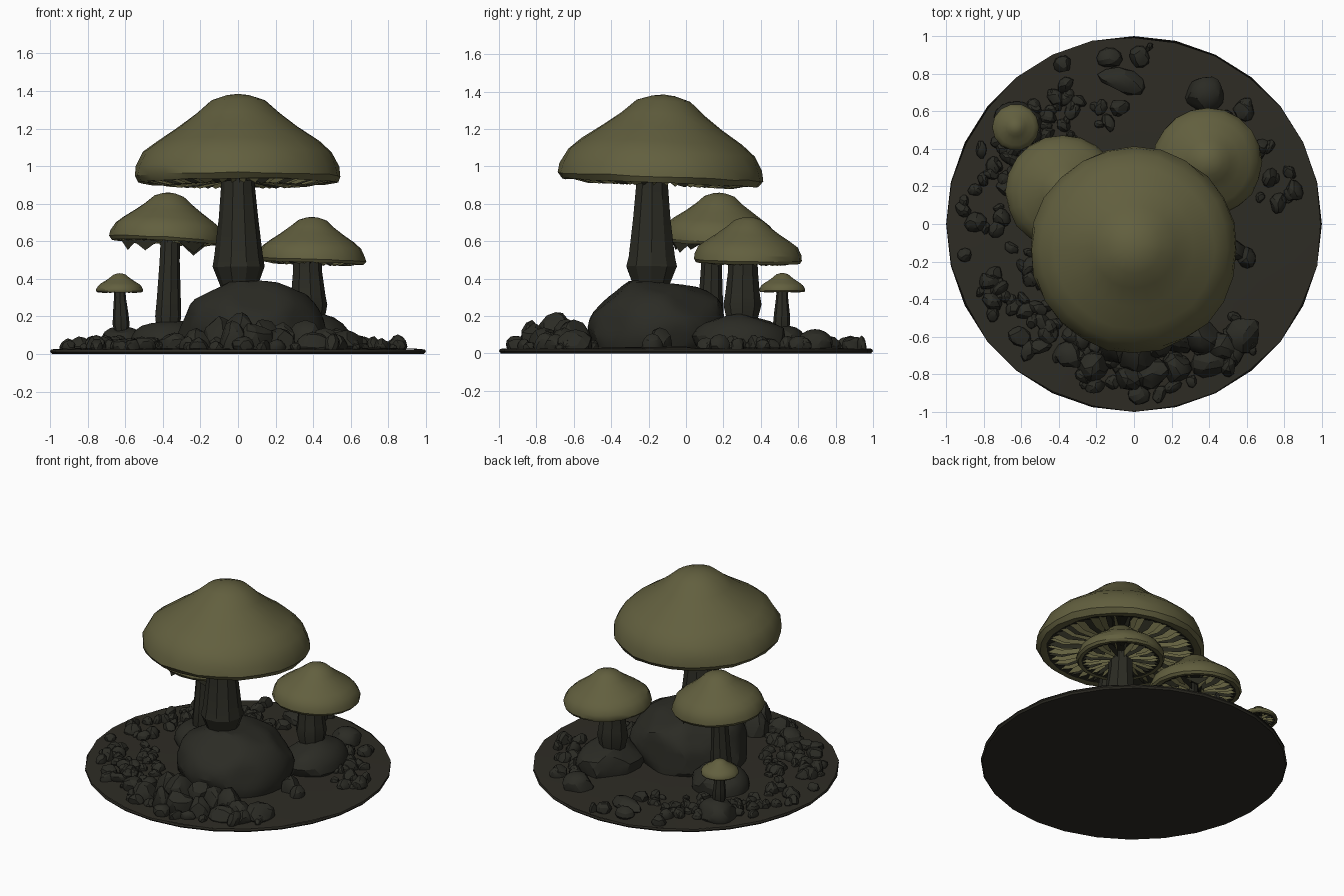
import bpy, bmesh, math, random
from mathutils import Vector, Matrix

if "Cube" in bpy.data.objects:
    bpy.data.objects.remove(bpy.data.objects["Cube"])

random.seed(7)


def material(name, rgb):
    m = bpy.data.materials.new(name)
    m.diffuse_color = (*rgb, 1)
    m.use_nodes = True
    m.node_tree.nodes["Principled BSDF"].inputs["Base Color"].default_value = m.diffuse_color
    return m


CAP = material("olive_cap", (0.122, 0.115, 0.049))
STEM = material("dark_stem", (0.024, 0.024, 0.017))
ROCK = material("dark_rock", (0.024, 0.024, 0.018))
SOIL = material("dark_soil", (0.027, 0.025, 0.018))
GILL = material("gill_shadow", (0.020, 0.020, 0.012))


def finish(bm, name, mats, angle=30):
    me = bpy.data.meshes.new(name)
    bmesh.ops.recalc_face_normals(bm, faces=bm.faces)
    bm.to_mesh(me)
    bm.free()
    for m in mats:
        me.materials.append(m)
    me.shade_smooth()
    me.set_sharp_from_angle(angle=math.radians(angle))
    ob = bpy.data.objects.new(name, me)
    bpy.context.scene.collection.objects.link(ob)
    return ob


def lathe(bm, profile, n, wobble=0.0):
    """Spin (radius, z, material) points; zero radius becomes a pole."""
    rings = []
    for r, z, _ in profile:
        if r == 0:
            rings.append([bm.verts.new((0, 0, z))])
            continue
        ring = []
        for i in range(n):
            a = 2 * math.pi * i / n
            q = r * (1 + random.uniform(-wobble, wobble))
            ring.append(bm.verts.new((q * math.cos(a), q * math.sin(a),
                                      z + r * random.uniform(-wobble, wobble) * 0.6)))
        rings.append(ring)
    for k in range(len(rings) - 1):
        a, b = rings[k], rings[k + 1]
        for i in range(n):
            j = (i + 1) % n
            if len(a) == 1:
                f = bm.faces.new((a[0], b[i], b[j]))
            elif len(b) == 1:
                f = bm.faces.new((a[i], b[0], a[j]))
            else:
                f = bm.faces.new((a[i], b[i], b[j], a[j]))
            f.material_index = profile[k][2]


# Cap outline for radius 1 and height 1: outside, rim, then hollow underside
OUTLINE = [(0, 1, 0), (0.11, 0.985, 0), (0.26, 0.93, 0), (0.40, 0.79, 0), (0.58, 0.64, 0),
           (0.78, 0.49, 0), (0.91, 0.37, 0), (0.985, 0.21, 0), (1.0, 0.10, 0),
           (0.96, 0.035, 0), (0.88, 0.04, 1), (0.60, 0.20, 1), (0.25, 0.26, 1), (0, 0.26, 1)]


def cap(name, pos, radius, height, n, tilt=(0, 0), gills=40, drips=()):
    bm = bmesh.new()
    lathe(bm, [(r * radius, z * height, m) for r, z, m in OUTLINE], n, 0.011)
    # Thin radial gills
    for i in range(gills):
        a = 2 * math.pi * i / gills + random.uniform(-0.03, 0.03)
        inner = 0.2 if i % 2 else 0.45
        pts = [(inner, 0.26), (0.6, 0.20), (0.9, 0.05), (0.7, 0.0), (inner, 0.05)]
        f = bm.faces.new([bm.verts.new((r * radius * math.cos(a), r * radius * math.sin(a), z * height))
                          for r, z in pts])
        f.material_index = 0 if i % 3 else 1
    # Ragged flaps hanging inside the rim
    for a in drips:
        vs = [bm.verts.new((0.82 * radius * math.cos(a + d), 0.82 * radius * math.sin(a + d), z))
              for d, z in ((-0.35, 0.04 * height), (0.35, 0.04 * height), (0.05, -0.17 * height))]
        bm.faces.new(vs).material_index = 1
    ob = finish(bm, name, [CAP, GILL], 28)
    ob.location = pos
    ob.rotation_euler = (math.radians(tilt[0]), math.radians(tilt[1]), 0)


def stem(name, foot, top, rings, n):
    """Rings are (radius, fraction of the height); the foot leans toward the top."""
    bm = bmesh.new()
    h = top[2] - foot[2]
    prof = [(0, 0, 0)] + [(r, t * h, 0) for r, t in rings] + [(0, h, 0)]
    lathe(bm, prof, n, 0.02)
    for v in bm.verts:
        t = v.co.z / h
        v.co.x += foot[0] + (top[0] - foot[0]) * t
        v.co.y += foot[1] + (top[1] - foot[1]) * t
        v.co.z += foot[2]
    finish(bm, name, [STEM], 25)


def add_rock(bm, pos, size, cuts=11, sub=2, depth=(0.68, 0.95)):
    """Ball shaved flat by random planes, cut off at the ground."""
    vs = bmesh.ops.create_icosphere(bm, subdivisions=sub, radius=1)["verts"]
    planes = []
    for _ in range(cuts):
        d = Vector((random.gauss(0, 1), random.gauss(0, 1), random.gauss(0, 1))).normalized()
        planes.append((d, random.uniform(*depth)))
    turn = Matrix.Rotation(random.uniform(0, 6.28), 3, 'Z') if size[0] < 0.15 else Matrix.Identity(3)
    for v in vs:
        for d, lim in planes:
            over = v.co.dot(d) - lim
            if over > 0:
                v.co -= d * over
        v.co = turn @ Vector([c * s for c, s in zip(v.co, size)]) + Vector(pos)
        v.co.z = max(v.co.z, 0.012)


def rock(name, pos, size, **kw):
    bm = bmesh.new()
    add_rock(bm, pos, size, **kw)
    finish(bm, name, [ROCK], 22)


# Ground disc with a gently uneven top
bm = bmesh.new()
lathe(bm, [(0, 0.035, 0), (0.3, 0.035, 0), (0.6, 0.035, 0), (0.85, 0.03, 0), (0.995, 0.024, 0)], 28, 0.006)
for v in bm.verts:
    v.co.z = max(v.co.z, 0.02)
lathe(bm, [(0.995, 0.024, 0), (1.0, 0.012, 0), (0.99, 0, 0), (0, 0, 0)], 28)
finish(bm, "ground_disc", [SOIL])

# Large mushroom
cap("large_cap", (0, -0.14, 0.895), 0.55, 0.49, 24, (-2.5, 0), 56)
stem("large_stem", (0.005, -0.185, 0.36), (0, -0.18, 1.02),
     [(0.10, 0), (0.14, 0.16), (0.13, 0.24), (0.105, 0.55), (0.09, 0.8), (0.088, 1)], 10)

# Left mushroom
cap("left_cap", (-0.38, 0.17, 0.585), 0.305, 0.275, 20, (-2, 3), 36, (3.7, 4.2, 5.3, 0.9))
stem("left_stem", (-0.375, 0.13, 0.12), (-0.36, 0.14, 0.655),
     [(0.06, 0), (0.072, 0.15), (0.066, 0.3), (0.055, 0.7), (0.052, 1)], 9)

# Right mushroom
cap("right_cap", (0.39, 0.33, 0.475), 0.29, 0.255, 20, (-1, 2), 36)
stem("right_stem", (0.375, 0.3, 0.16), (0.365, 0.305, 0.54),
     [(0.08, 0), (0.103, 0.27), (0.095, 0.4), (0.08, 0.75), (0.08, 1)], 9)

# Small mushroom
cap("small_cap", (-0.63, 0.515, 0.325), 0.125, 0.105, 14, (0, 0), 20)
stem("small_stem", (-0.62, 0.51, 0.1), (-0.63, 0.515, 0.35),
     [(0.03, 0), (0.046, 0.22), (0.042, 0.45), (0.032, 0.8), (0.03, 1)], 8)

# Boulders under the mushrooms
rock("main_boulder", (0.07, -0.14, 0.10), (0.40, 0.39, 0.32), cuts=34, sub=4, depth=(0.86, 0.97))
rock("left_boulder", (-0.37, 0.16, 0.05), (0.21, 0.20, 0.14), cuts=20, sub=3, depth=(0.8, 0.95))
rock("right_boulder", (0.40, 0.29, 0.05), (0.21, 0.27, 0.17), cuts=20, sub=3, depth=(0.8, 0.95))
rock("small_boulder", (-0.62, 0.53, 0.04), (0.13, 0.14, 0.11), cuts=16, sub=3, depth=(0.8, 0.95))
rock("back_boulder", (0.38, 0.69, 0.04), (0.11, 0.10, 0.09), cuts=16, sub=3, depth=(0.8, 0.95))

# Front rock pile: (x, y, radius, height)
bm = bmesh.new()
for x, y, r, h in [(0.02, -0.70, 0.11, 0.23), (0.13, -0.63, 0.10, 0.19), (-0.10, -0.66, 0.11, 0.19),
                   (0.24, -0.62, 0.10, 0.16), (0.36, -0.60, 0.11, 0.17), (0.46, -0.65, 0.10, 0.13),
                   (0.58, -0.59, 0.12, 0.12), (0.40, -0.74, 0.10, 0.11), (0.10, -0.80, 0.10, 0.17),
                   (-0.03, -0.82, 0.08, 0.17), (-0.22, -0.76, 0.10, 0.13), (-0.34, -0.70, 0.09, 0.11),
                   (0.22, -0.76, 0.10, 0.13), (0.52, -0.14, 0.08, 0.13), (0.60, -0.18, 0.06, 0.1)]:
    add_rock(bm, (x, y, h * 0.35), (r, r * 0.85, h * 0.72))
finish(bm, "front_rocks", [ROCK], 22)

# Scattered stones: (start angle, end angle, inner and outer distance, count, size)
bm = bmesh.new()
for a0, a1, r0, r1, count, size in [(140, 215, 0.70, 0.92, 40, 0.048),
                                    (215, 255, 0.66, 0.90, 26, 0.050),
                                    (255, 318, 0.72, 0.92, 34, 0.050),
                                    (8, 50, 0.66, 0.88, 26, 0.045),
                                    (112, 140, 0.64, 0.88, 16, 0.045),
                                    (95, 150, 0.5, 0.7, 10, 0.04),
                                    (190, 235, 0.48, 0.68, 16, 0.045)]:
    for _ in range(count):
        a = math.radians(random.uniform(a0, a1))
        d = random.uniform(r0, r1)
        s = size * random.uniform(0.6, 1.4)
        add_rock(bm, (d * math.cos(a), d * math.sin(a), 0.025 + s * 0.25),
                 (s, s * random.uniform(0.6, 0.9), s * random.uniform(0.7, 1.1)), cuts=9)
# Low stones at the back
for x, y, rx, ry in [(-0.13, 0.88, 0.06, 0.07), (-0.06, 0.76, 0.07, 0.14), (0.03, 0.89, 0.06, 0.06),
                     (-0.38, 0.85, 0.05, 0.05), (-0.08, 0.62, 0.05, 0.06), (0.08, 0.94, 0.02, 0.03)]:
    add_rock(bm, (x, y, 0.04), (rx, ry, 0.055), cuts=9)
finish(bm, "scattered_stones", [ROCK], 22)
